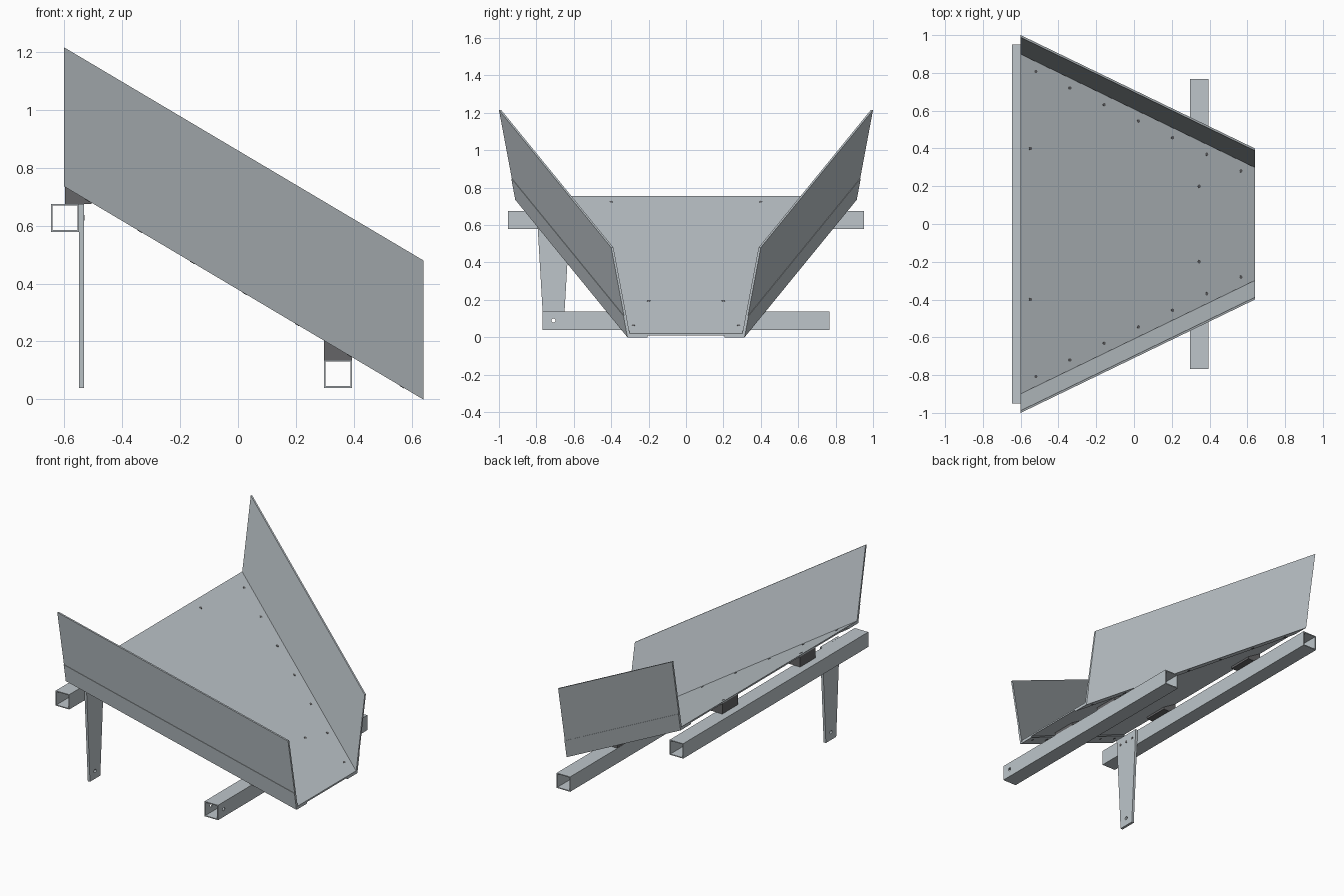
import bpy, bmesh, math
from mathutils import Vector

if "Cube" in bpy.data.objects:
    bpy.data.objects.remove(bpy.data.objects["Cube"])


def material(name, rgb):
    m = bpy.data.materials.new(name)
    m.use_nodes = True
    m.diffuse_color = (*rgb, 1)
    m.node_tree.nodes["Principled BSDF"].inputs["Base Color"].default_value = (*rgb, 1)
    return m


STEEL = material("pale steel", (0.51, 0.56, 0.59))
DARK = material("dark grey", (0.13, 0.13, 0.135))

BACK, FRONT = -0.6, 0.64          # high and low end of the chute
HIGH, SLOPE = 0.735, 0.593
W_BACK, W_FRONT = 0.91, 0.31      # half widths at each end


def bed_z(x):
    return HIGH - SLOPE * (x - BACK)


def half_width(x):
    return W_BACK + (W_FRONT - W_BACK) * (x - BACK) / (FRONT - BACK)


def loft(name, ring_a, ring_b, mat, caps=True):
    """Solid between two matching rings of points."""
    bm = bmesh.new()
    a = [bm.verts.new(p) for p in ring_a]
    b = [bm.verts.new(p) for p in ring_b]
    n = len(a)
    for i in range(n):
        j = (i + 1) % n
        bm.faces.new((a[i], a[j], b[j], b[i]))
    if caps:
        bm.faces.new(a[::-1])
        bm.faces.new(b)
    bmesh.ops.recalc_face_normals(bm, faces=bm.faces)
    mesh = bpy.data.meshes.new(name)
    bm.to_mesh(mesh)
    bm.free()
    mesh.materials.append(mat)
    ob = bpy.data.objects.new(name, mesh)
    bpy.context.collection.objects.link(ob)
    return ob


def chute_sheet(name, profile, side=1):
    """Sweep a (y from edge, height) profile down the tapering chute."""
    rings = [[(x, side * (half_width(x) + y), bed_z(x) + z) for y, z in profile]
             for x in (BACK, FRONT)]
    return loft(name, *rings, STEEL)


def square_tube(name, x, z, half_length, size=0.097):
    h = size / 2
    corners = [(-h, -h), (h, -h), (h, h), (-h, h)]
    ob = loft(name, *[[(x + u, y, z + v) for u, v in corners]
                      for y in (-half_length, half_length)], STEEL, caps=False)
    mod = ob.modifiers.new("wall", 'SOLIDIFY')
    mod.thickness = 0.006
    mod.offset = -1
    mod.use_even_offset = True
    return ob


def disc(name, loc, normal, radius=0.009, depth=0.003):
    bpy.ops.mesh.primitive_cylinder_add(vertices=12, radius=radius, depth=depth, location=loc)
    ob = bpy.context.object
    ob.name = name
    ob.rotation_euler = Vector(normal).to_track_quat('Z', 'Y').to_euler()
    ob.data.materials.append(DARK)
    return ob


# Bent side walls with a flange tucked under the floor, and a thin lower band
wall = [(0, 0), (0.09, 0.48), (0.078, 0.48), (-0.011, 0.01), (-0.105, 0.01), (-0.105, 0)]
band = [(0, 0), (0.0215, 0.115), (0.0245, 0.115), (0.003, 0)]
for side, label in ((-1, "front"), (1, "back")):
    chute_sheet(label + "_side_wall", wall, side)
    chute_sheet(label + "_wall_lower_band", band, side)

# Sloping floor
loft("floor", *[[(x, s * (half_width(x) - 0.011), bed_z(x) + z)
                 for s, z in ((-1, 0.01), (1, 0.01), (1, 0.02), (-1, 0.02))]
                for x in (BACK, FRONT)], STEEL)

# Cross rails
square_tube("upper_rail", -0.597, 0.6265, 0.951)
lower_rail = square_tube("lower_rail", 0.345, 0.0885, 0.767)

# Wedge supports between rails and floor
for label, x0, x1, base, y in (("upper", -0.597, -0.505, 0.675, 0.4),
                               ("lower", 0.297, 0.393, 0.137, 0.2)):
    for s in (-1, 1):
        pts = [(x0, base), (x1, base), (x1, max(bed_z(x1) + 0.01, base + 0.002)),
               (x0, bed_z(x0) + 0.01)]
        loft(label + "_wedge", *[[(x, s * y + d, z) for x, z in pts]
                                 for d in (-0.08, 0.08)], DARK)

# Tapered leg
LEG_Y = -0.708
outline = [(-0.053, 0.04), (0.053, 0.04), (0.09, 0.675), (-0.09, 0.675)]
leg = loft("leg", *[[(x, LEG_Y + y, z) for y, z in outline]
                    for x in (-0.548, -0.532)], STEEL)

# Hole drilled through the leg foot and the lower rail
cutter = disc("hole_cutter", (0, LEG_Y, 0.09), (1, 0, 0), 0.011, 3)
cutter.hide_render = True
cutter.hide_viewport = True
cutter.display_type = 'WIRE'
for ob in (leg, lower_rail):
    mod = ob.modifiers.new("hole", 'BOOLEAN')
    mod.operation = 'DIFFERENCE'
    mod.object = cutter

# Bolts: edge rows, wedge bolts and leg bolts
spots = [(-0.52 + 0.181 * i, half_width(-0.52 + 0.181 * i) - 0.064) for i in range(7)]
for x, y in spots + [(-0.548, 0.4), (0.345, 0.2)]:
    for s in (-1, 1):
        disc("floor_bolt", (x, s * y, bed_z(x) + 0.02), (SLOPE, 0, 1))
for x, y in spots:
    for s in (-1, 1):
        disc("flange_bolt", (x, s * y, bed_z(x)), (SLOPE, 0, 1))
for d in (-0.055, 0, 0.055):
    disc("leg_bolt", (-0.532, LEG_Y + d, 0.627), (1, 0, 0))
